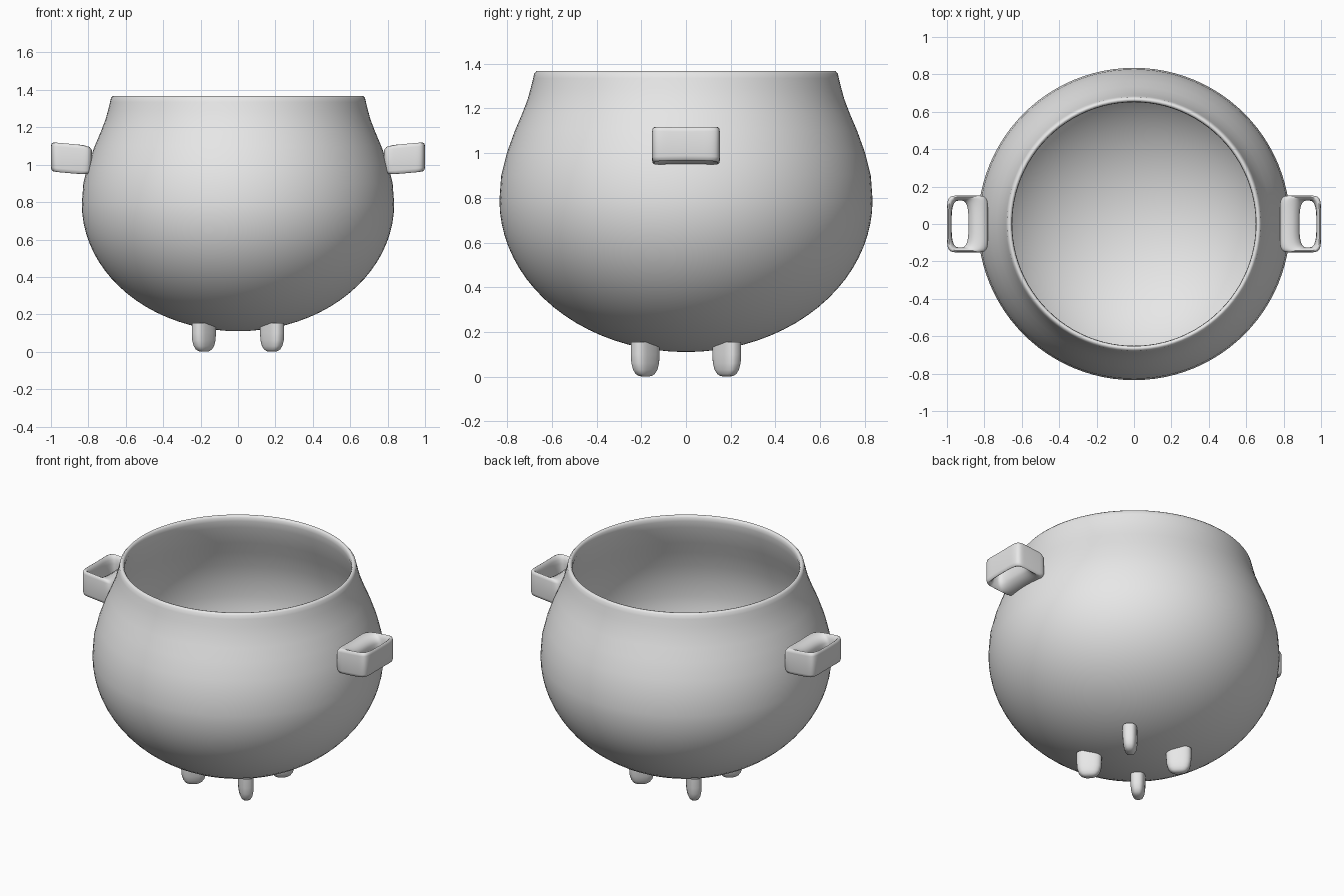
import bpy, bmesh, math

if "Cube" in bpy.data.objects:
    bpy.data.objects.remove(bpy.data.objects["Cube"])

iron = bpy.data.materials.new("plain grey")
iron.diffuse_color = (0.8, 0.8, 0.8, 1)
iron.use_nodes = True
iron.node_tree.nodes["Principled BSDF"].inputs["Base Color"].default_value = iron.diffuse_color


def finish(name, bm, angle=60):
    bmesh.ops.recalc_face_normals(bm, faces=bm.faces)
    mesh = bpy.data.meshes.new(name)
    bm.to_mesh(mesh)
    bm.free()
    obj = bpy.data.objects.new(name, mesh)
    bpy.context.collection.objects.link(obj)
    mesh.materials.append(iron)
    bpy.ops.object.select_all(action='DESELECT')
    bpy.context.view_layer.objects.active = obj
    obj.select_set(True)
    bpy.ops.object.shade_smooth_by_angle(angle=math.radians(angle))
    return obj


def bridge(bm, a, b):
    n = len(a)
    for i in range(n):
        bm.faces.new((a[i], a[(i + 1) % n], b[(i + 1) % n], b[i]))


# Pot: round belly, gentle neck, rounded lip and hollow inside
def bowl(radius, depth, steps=20):
    return [(radius * math.sin(math.pi / 2 * i / steps),
             0.79 - depth * math.cos(math.pi / 2 * i / steps))
            for i in range(1, steps + 1)]


outer = bowl(0.835, 0.68) + [
    (0.827, 0.90), (0.802, 1.0), (0.766, 1.10), (0.734, 1.175), (0.709, 1.24),
    (0.695, 1.29), (0.684, 1.335), (0.679, 1.357), (0.669, 1.368)]
lip = [(0.660, 1.367), (0.653, 1.357), (0.651, 1.335)]
inner = [(0.662, 1.29), (0.676, 1.24), (0.70, 1.175), (0.732, 1.10),
         (0.768, 1.0), (0.792, 0.90)] + bowl(0.80, 0.645)[::-1]
SEG = 96
bm = bmesh.new()
rings = [[bm.verts.new((r * math.cos(2 * math.pi * i / SEG),
                        r * math.sin(2 * math.pi * i / SEG), z))
          for i in range(SEG)] for r, z in outer + lip + inner]
for a, b in zip(rings, rings[1:]):
    bridge(bm, a, b)
for ring, z in ((rings[0], 0.11), (rings[-1], 0.145)):
    tip = bm.verts.new((0, 0, z))
    for i in range(SEG):
        bm.faces.new((ring[i], ring[(i + 1) % SEG], tip))
finish("pot", bm)


# Squared-off oval point used for handles and feet
def squircle(t, a, b, power):
    c, s = math.cos(t), math.sin(t)
    return (a * math.copysign(abs(c) ** (2 / power), c),
            b * math.copysign(abs(s) ** (2 / power), s))


# Side handles: flat upright loops, thick where they meet the pot
section = [(0.12, -0.074), (0, -0.058), (0, 0), (0, 0.058), (0.12, 0.074),
           (0.35, 0.079), (0.65, 0.073), (0.9, 0.055), (1, 0.03),
           (1, -0.03), (0.9, -0.055), (0.65, -0.073), (0.35, -0.079)]
for side, name in ((1, "right_handle"), (-1, "left_handle")):
    bm = bmesh.new()
    loops = []
    for i in range(64):
        t = 2 * math.pi * i / 64
        ox, oy = squircle(t, 0.11, 0.152, 7)
        ix, iy = squircle(t, 0.045, 0.125, 3.2)
        loop = []
        for f, h in section:
            x = (0.89 + ox) * (1 - f) + (0.93 + ix) * f
            y = oy * (1 - f) + iy * f
            pinch = 0.93 + 0.07 * min(1, abs(y) / 0.15) ** 2
            z = 1.036 + h * pinch + 0.09 * (x - 0.93)
            loop.append(bm.verts.new((side * x, y, z)))
        loops.append(loop)
    for i in range(64):
        bridge(bm, loops[i], loops[(i + 1) % 64])
    finish(name, bm)

# Feet: four stubby pegs on the diagonals, longer outward than across
levels = [(0.155, 1.0), (0.10, 1.0), (0.06, 0.96), (0.03, 0.84),
          (0.012, 0.66), (0.003, 0.45), (0.0, 0.2)]
for k, name in enumerate(("back_right", "back_left", "front_left", "front_right")):
    a = math.pi / 4 + k * math.pi / 2
    ca, sa = math.cos(a), math.sin(a)
    bm = bmesh.new()
    rings = []
    for z, s in levels:
        ring = []
        for i in range(24):
            u, v = squircle(2 * math.pi * i / 24, 0.073 * s, 0.042 * s, 2.8)
            u += 0.258
            ring.append(bm.verts.new((u * ca - v * sa, u * sa + v * ca, z)))
        rings.append(ring)
    for p, q in zip(rings, rings[1:]):
        bridge(bm, p, q)
    bm.faces.new(rings[0])
    bm.faces.new(rings[-1])
    finish(name + "_foot", bm)
